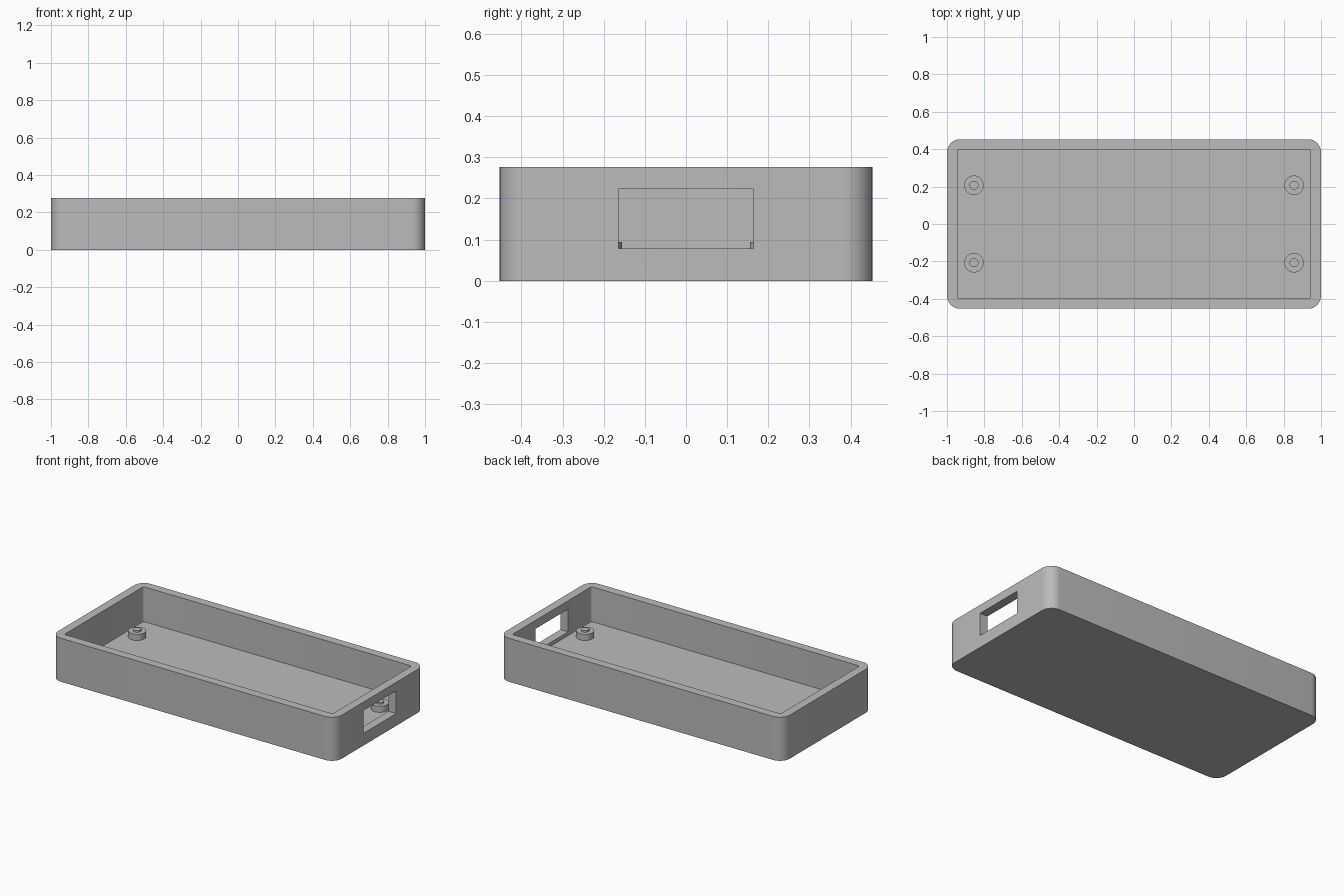
import bpy
import bmesh
from mathutils import Matrix, Vector

cube = bpy.data.objects.get("Cube")
if cube:
    bpy.data.objects.remove(cube, do_unlink=True)

# Overall dimensions
LENGTH, WIDTH, HEIGHT = 2.0, 0.906, 0.277
WALL = FLOOR = 0.055

grey = bpy.data.materials.new("plain grey")
grey.use_nodes = True
colour = (0.5, 0.5, 0.5, 1)
grey.diffuse_color = colour
grey.node_tree.nodes["Principled BSDF"].inputs["Base Color"].default_value = colour


def make_object(name, bm):
    mesh = bpy.data.meshes.new(name)
    bm.to_mesh(mesh)
    bm.free()
    mesh.materials.append(grey)
    obj = bpy.data.objects.new(name, mesh)
    bpy.context.collection.objects.link(obj)
    return obj


def activate(obj):
    bpy.ops.object.select_all(action="DESELECT")
    obj.select_set(True)
    bpy.context.view_layer.objects.active = obj


def rounded_box(name, low, high, radius=0, segments=8):
    """Box between two corners, with its upright edges rounded."""
    low, high = Vector(low), Vector(high)
    bm = bmesh.new()
    bmesh.ops.create_cube(bm, size=1)
    bmesh.ops.scale(bm, vec=high - low, verts=bm.verts)
    bmesh.ops.translate(bm, vec=(low + high) / 2, verts=bm.verts)
    if radius:
        upright = [e for e in bm.edges
                   if abs(e.verts[0].co.z - e.verts[1].co.z) > 1e-4]
        bmesh.ops.bevel(bm, geom=upright, offset=radius, segments=segments,
                        profile=0.5, affect="EDGES")
    return make_object(name, bm)


def cut(target, cutter):
    """Subtract the cutter, then discard it."""
    cutter.hide_render = True
    mod = target.modifiers.new("cut", "BOOLEAN")
    mod.operation, mod.solver, mod.object = "DIFFERENCE", "EXACT", cutter
    activate(target)
    bpy.ops.object.modifier_apply(modifier=mod.name)
    bpy.data.objects.remove(cutter, do_unlink=True)


def smooth(obj):
    activate(obj)
    bpy.ops.object.shade_smooth_by_angle(angle=0.6)


# Open tray with rounded outer corners
x, y = LENGTH / 2, WIDTH / 2
tray = rounded_box("tray", (-x, -y, 0), (x, y, HEIGHT), 0.07, 10)
cut(tray, rounded_box("cavity_cutter", (WALL - x, WALL - y, FLOOR),
                      (x - WALL, y - WALL, HEIGHT + 0.1), 0.01, 4))

# Port opening through the left end wall
cut(tray, rounded_box("port_cutter", (x - 2 * WALL, -0.164, 0.078),
                      (x + 0.1, 0.164, 0.223)))
smooth(tray)

# Four mounting posts, each with a small locating pin on top
for side_x, x_name in ((1, "left"), (-1, "right")):
    for side_y, y_name in ((-1, "front"), (1, "back")):
        bm = bmesh.new()
        for radius, bottom, top in ((0.052, FLOOR - 0.01, 0.094),
                                    (0.024, 0.09, 0.104)):
            centre = (0.856 * side_x, 0.207 * side_y, (bottom + top) / 2)
            bmesh.ops.create_cone(bm, cap_ends=True, segments=32,
                                  radius1=radius, radius2=radius,
                                  depth=top - bottom,
                                  matrix=Matrix.Translation(centre))
        smooth(make_object(f"post_{y_name}_{x_name}", bm))
